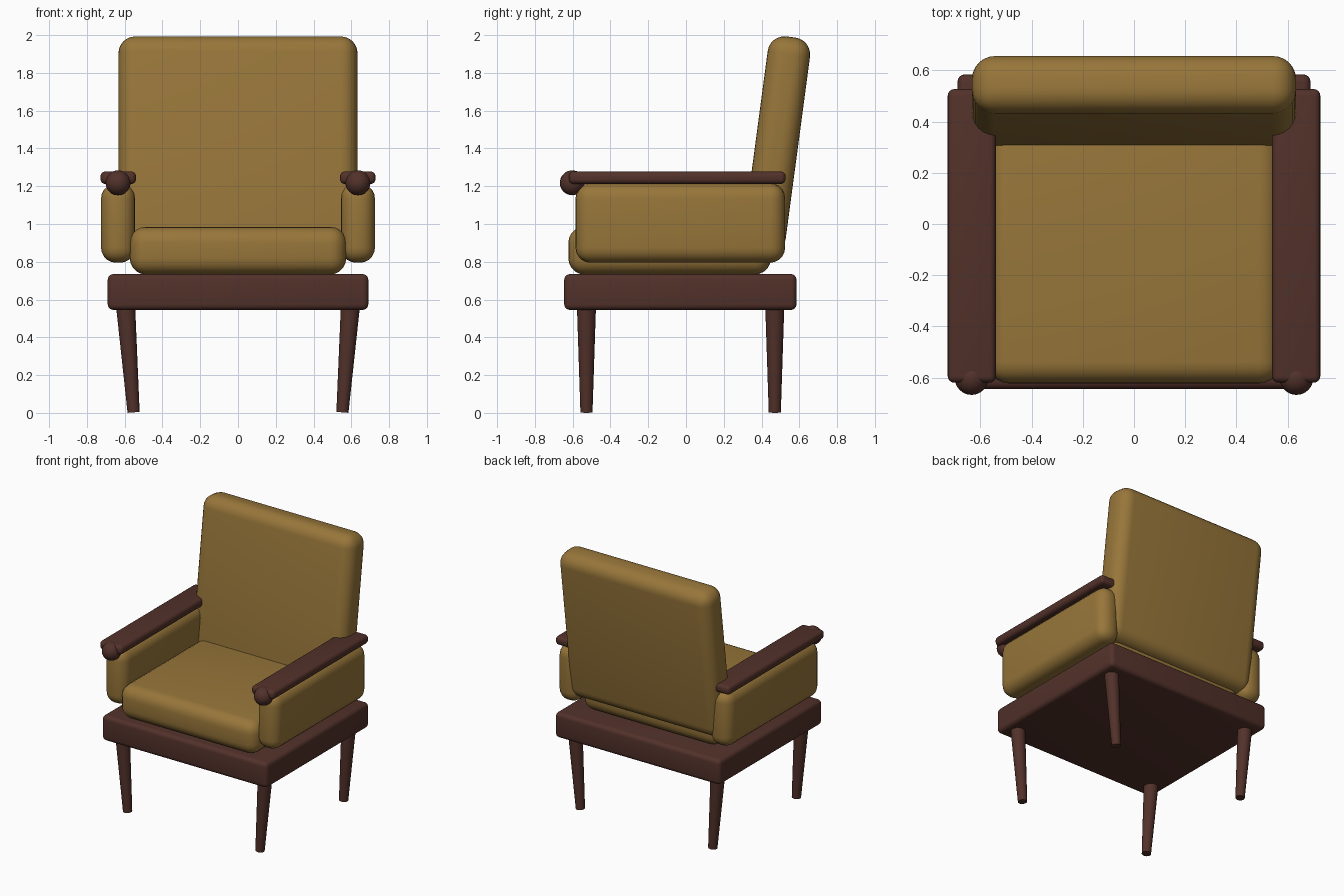
import bpy
import math
from mathutils import Vector

if "Cube" in bpy.data.objects:
    bpy.data.objects.remove(bpy.data.objects["Cube"])


def material(name, rgb):
    m = bpy.data.materials.new(name)
    m.diffuse_color = (*rgb, 1)
    m.use_nodes = True
    m.node_tree.nodes["Principled BSDF"].inputs["Base Color"].default_value = m.diffuse_color
    return m


fabric = material("mustard fabric", (0.31, 0.18, 0.042))
wood = material("dark wood", (0.085, 0.031, 0.023))


def finish(ob, name, mat):
    ob.name = name
    ob.data.materials.append(mat)
    bpy.ops.object.shade_smooth_by_angle(angle=math.radians(40))
    return ob


def rounded_box(name, lo, hi, radius, mat, segments=5, tilt=0):
    """Box between two corners, with rounded edges and an optional lean."""
    lo, hi = Vector(lo), Vector(hi)
    bpy.ops.mesh.primitive_cube_add(size=1, location=(lo + hi) / 2)
    ob = bpy.context.object
    ob.scale = hi - lo
    bpy.ops.object.transform_apply(location=False, rotation=False, scale=True)
    bevel = ob.modifiers.new("rounding", "BEVEL")
    bevel.width = radius
    bevel.segments = segments
    bpy.ops.object.modifier_apply(modifier="rounding")
    ob.rotation_euler.x = tilt
    return finish(ob, name, mat)


# Base frame and seat cushion
rounded_box("base_frame", (-0.69, -0.645, 0.545), (0.69, 0.585, 0.735), 0.03, wood, 4)
rounded_box("seat_cushion", (-0.573, -0.623, 0.733), (0.573, 0.45, 0.985), 0.085, fabric)

# Leaning backrest cushion
lean = math.radians(-7.6)
rounded_box("backrest", (-0.633, 0.367, 0.84), (0.633, 0.593, 1.995), 0.09, fabric, 6, lean)

for side, s in (("left", -1), ("right", 1)):
    # Padded side, wooden armrest and its round front knob
    xs = sorted((s * 0.545, s * 0.725))
    rounded_box(side + "_arm_pad", (xs[0], -0.585, 0.795), (xs[1], 0.525, 1.215), 0.08, fabric)
    xs = sorted((s * 0.54, s * 0.728))
    rounded_box(side + "_armrest", (xs[0], -0.62, 1.212), (xs[1], 0.527, 1.278), 0.025, wood, 4)
    bpy.ops.mesh.primitive_uv_sphere_add(segments=24, ring_count=16, radius=0.066,
                                         location=(s * 0.635, -0.602, 1.218))
    finish(bpy.context.object, side + "_arm_knob", wood)

    # Tapered legs, feet leaning inwards
    for end, y in (("front", -0.527), ("back", 0.47)):
        bpy.ops.mesh.primitive_cone_add(vertices=24, radius1=0.032, radius2=0.051, depth=0.58,
                                        location=(s * 0.5745, y, 0.292),
                                        rotation=(0, s * math.radians(4.3), 0))
        finish(bpy.context.object, f"{side}_{end}_leg", wood)
